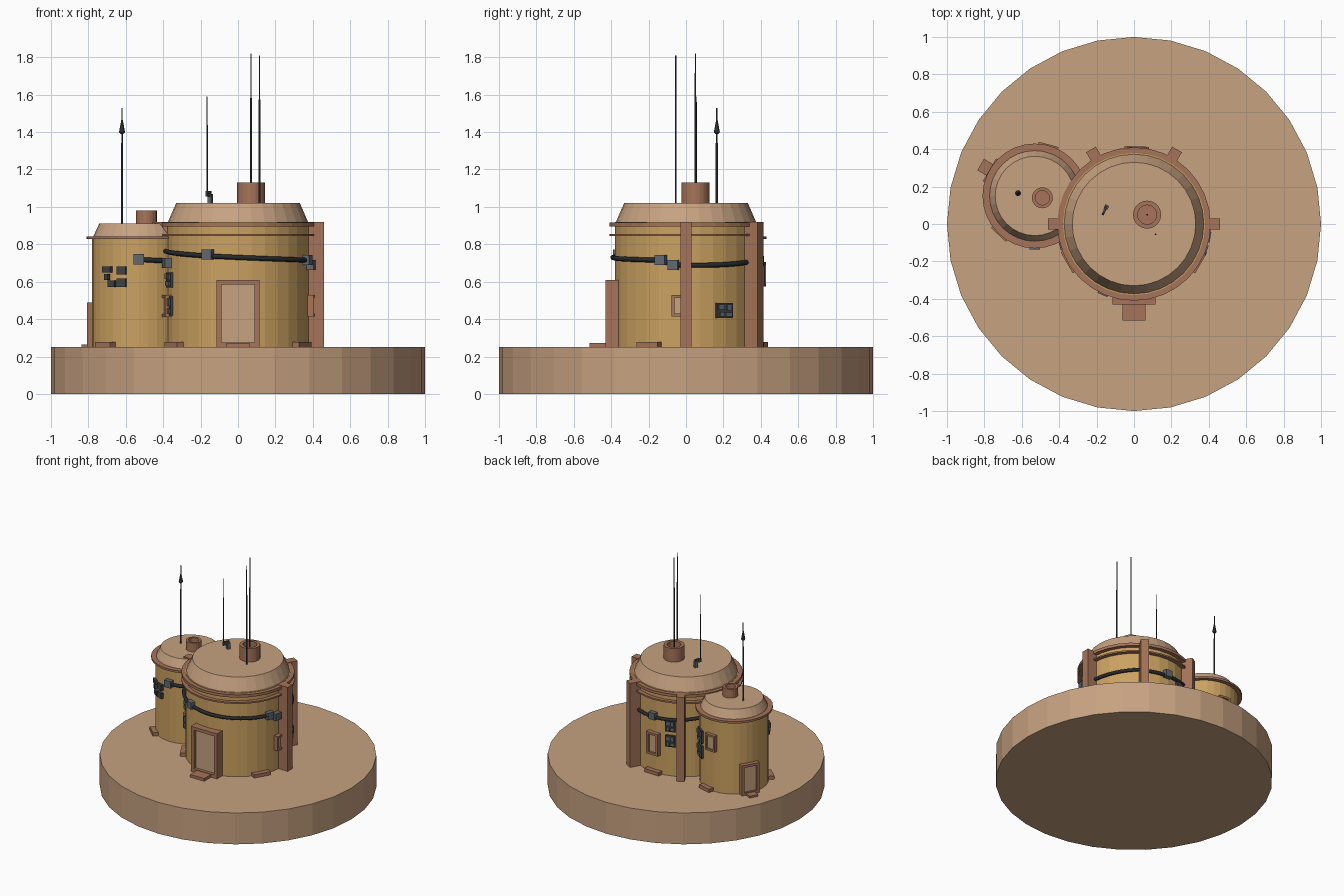
import bpy, bmesh
from math import cos, sin, pi, radians
from mathutils import Vector

if "Cube" in bpy.data.objects:
    bpy.data.objects.remove(bpy.data.objects["Cube"])


def material(name, r, g, b):
    m = bpy.data.materials.new(name)
    m.use_nodes = True
    m.diffuse_color = (r, g, b, 1)
    bsdf = next(n for n in m.node_tree.nodes if n.type == "BSDF_PRINCIPLED")
    bsdf.inputs["Base Color"].default_value = (r, g, b, 1)
    return m


SAND = material("sand", 0.57, 0.36, 0.22)
OCHRE = material("ochre_wall", 0.60, 0.36, 0.12)
RUST = material("rust_trim", 0.38, 0.175, 0.10)
STEEL = material("steel_grey", 0.12, 0.14, 0.16)
DARK = material("dark_metal", 0.05, 0.055, 0.06)
CABLE = material("cable_black", 0.02, 0.022, 0.025)

MAIN = (0, 0, 0.38)           # centre x, centre y, wall radius
SIDE = (-0.53, 0.15, 0.25)
GROUND = 0.25


def add_mesh(name, bm, mat):
    bmesh.ops.recalc_face_normals(bm, faces=bm.faces)
    me = bpy.data.meshes.new(name)
    bm.to_mesh(me)
    bm.free()
    me.materials.append(mat)
    ob = bpy.data.objects.new(name, me)
    bpy.context.collection.objects.link(ob)
    return ob


def lathe(name, profile, x, y, mat, sides=32, closed=False):
    """Turn (radius, z) points around a vertical axis; cap open ends."""
    bm = bmesh.new()
    rings = [[bm.verts.new((x + r * cos(2 * pi * i / sides), y + r * sin(2 * pi * i / sides), z))
              for i in range(sides)] for r, z in profile]
    pairs = list(zip(rings, rings[1:] + rings[:1]))
    for a, b in pairs if closed else pairs[:-1]:
        for i in range(sides):
            j = (i + 1) % sides
            bm.faces.new((a[i], a[j], b[j], b[i]))
    if not closed:
        bm.faces.new(rings[0])
        bm.faces.new(rings[-1])
    return add_mesh(name, bm, mat)


def wall_box(name, tower, angle, r0, r1, width, z0, z1, mat, shift=0):
    """Box facing outward from a tower, from radius r0 to r1."""
    a = radians(angle)
    out, side = Vector((cos(a), sin(a), 0)), Vector((-sin(a), cos(a), 0))
    origin = Vector((tower[0], tower[1], 0)) + side * shift
    bm = bmesh.new()
    bmesh.ops.create_cube(bm, size=1)
    for v in bm.verts:
        p = v.co + Vector((0.5, 0, 0.5))
        v.co = origin + out * (r0 + p.x * (r1 - r0)) + side * (p.y * width) \
            + Vector((0, 0, z0 + p.z * (z1 - z0)))
    return add_mesh(name, bm, mat)


def framed(name, tower, angle, width, z0, z1, bar, depth):
    """Rust frame of four bars around a recessed sand panel."""
    r = tower[2]
    inner = r - 0.03
    for s, tag in ((-1, "right"), (1, "left")):
        wall_box(f"{name}_{tag}_jamb", tower, angle, inner, r + depth, bar, z0, z1, RUST,
                 s * (width - bar) / 2)
    wall_box(f"{name}_lintel", tower, angle, inner, r + depth, width - 2 * bar, z1 - bar, z1, RUST)
    wall_box(f"{name}_sill", tower, angle, inner, r + depth, width - 2 * bar, z0, z0 + bar, RUST)
    wall_box(f"{name}_panel", tower, angle, inner, r + depth * 0.5, width - 2 * bar,
             z0 + bar, z1 - bar, SAND)


def machinery(name, tower, angle, z, w, h):
    """Wall plate carrying a few small raised blocks."""
    r = tower[2]
    wall_box(f"{name}_plate", tower, angle, r - 0.015, r + 0.012, w, z - h / 2, z + h / 2, DARK)
    for k, (dx, dz, sx, sz) in enumerate([(-.24, .24, .4, .34), (.24, .2, .3, .4),
                                          (-.2, -.24, .3, .3), (.22, -.26, .4, .28)]):
        wall_box(f"{name}_block_{k}", tower, angle, r, r + 0.022, w * sx,
                 z + h * (dz - sz / 2), z + h * (dz + sz / 2), STEEL, dx * w)


def cable(name, tower, a0, a1, z0, z1, sag):
    cu = bpy.data.curves.new(name, "CURVE")
    cu.dimensions = "3D"
    cu.bevel_depth = 0.013
    cu.bevel_resolution = 2
    cu.use_fill_caps = True
    sp = cu.splines.new("POLY")
    n = 24
    sp.points.add(n)
    for i, p in enumerate(sp.points):
        t = i / n
        a = radians(a0 + (a1 - a0) * t)
        r = tower[2] + 0.012
        p.co = (tower[0] + r * cos(a), tower[1] + r * sin(a),
                z0 + (z1 - z0) * t - sag * 4 * t * (1 - t), 1)
    cu.materials.append(CABLE)
    bpy.context.collection.objects.link(bpy.data.objects.new(name, cu))


def junction(name, tower, angle, z):
    wall_box(name, tower, angle, tower[2] - 0.01, tower[2] + 0.035, 0.056, z - 0.027, z + 0.027, STEEL)


def collar(name, tower, z, half):
    r = tower[2]
    lathe(name, [(r - 0.01, z - half), (r + 0.03, z - half), (r + 0.03, z + half), (r - 0.01, z + half)],
          tower[0], tower[1], RUST, closed=True)


def chimney(name, x, y, r, z0, z1):
    t = r * 0.68
    lathe(name, [(r, z0), (r, z1), (t, z1), (t, z0 + 0.01)], x, y, RUST, 20)


def antenna(name, x, y, z0, z1, r=0.005):
    mid = z0 + (z1 - z0) * 0.7
    lathe(name, [(r, z0), (r, mid), (r * 0.7, mid), (r * 0.6, z1)], x, y, DARK, 8)


# Ground disc
lathe("ground_disc", [(1, 0), (1, GROUND)], 0, 0, SAND)

# Tower walls, collars and roofs
lathe("main_wall", [(0.38, GROUND - 0.01), (0.38, 0.92)], 0, 0, OCHRE)
lathe("main_roof", [(0.375, 0.915), (0.37, 0.93), (0.33, 1.022)], 0, 0, SAND)
collar("main_upper_collar", MAIN, 0.906, 0.011)
collar("main_lower_collar", MAIN, 0.85, 0.006)
lathe("side_wall", [(0.25, GROUND - 0.01), (0.25, 0.84)], *SIDE[:2], OCHRE)
lathe("side_roof", [(0.245, 0.835), (0.24, 0.85), (0.212, 0.91)], *SIDE[:2], SAND)
collar("side_collar", SIDE, 0.835, 0.008)

# Buttress pillars
for a in (0, 60, 120, 180):
    wall_box(f"pillar_{a}", MAIN, a, 0.36, 0.46, 0.06, GROUND, 0.92, RUST)

# Doors with steps
framed("main_door", MAIN, -90, 0.23, GROUND, 0.61, 0.026, 0.05)
wall_box("main_step", MAIN, -90, 0.40, 0.515, 0.125, GROUND, 0.272, RUST)
framed("side_door", SIDE, 150, 0.14, GROUND, 0.49, 0.02, 0.03)
wall_box("side_step", SIDE, 150, 0.26, 0.335, 0.07, GROUND, 0.265, RUST)

# Windows
framed("main_east_window", MAIN, -4, 0.10, 0.415, 0.53, 0.016, 0.03)
framed("main_back_window", MAIN, 88, 0.105, 0.40, 0.575, 0.018, 0.03)
framed("main_west_window", MAIN, -167, 0.09, 0.41, 0.53, 0.016, 0.03)
framed("side_back_window", SIDE, 85, 0.09, 0.575, 0.705, 0.015, 0.025)

# Footing blocks
for tower, angles in ((MAIN, (-30, -150, 88)), (SIDE, (-133, 75))):
    for a in angles:
        wall_box(f"footing_{a}", tower, a, tower[2] - 0.02, tower[2] + 0.035,
                 0.13 if tower is MAIN else 0.11, GROUND, 0.277, RUST)

# Wall machinery
machinery("east_panel", MAIN, 32, 0.445, 0.10, 0.08)
machinery("back_upper_panel", MAIN, 108, 0.65, 0.075, 0.09)
machinery("back_lower_panel", MAIN, 108, 0.53, 0.075, 0.09)
machinery("west_upper_panel", MAIN, -162, 0.61, 0.08, 0.08)
machinery("west_lower_panel", MAIN, -162, 0.47, 0.08, 0.10)
machinery("side_upper_panel", SIDE, 52, 0.64, 0.09, 0.10)
machinery("side_lower_panel", SIDE, 52, 0.52, 0.09, 0.10)
for k, (a, z, w, h) in enumerate([(-131, .665, .06, .034), (-131, .625, .025, .03), (-124, .59, .04, .035),
                                  (-111, .66, .05, .045), (-111, .595, .05, .045)]):
    wall_box(f"side_front_block_{k}", SIDE, a, 0.235, 0.268, w, z - h / 2, z + h / 2, DARK)

# Cables and junction boxes
cable("main_front_cable", MAIN, -175, -20, 0.765, 0.715, 0.008)
cable("main_east_cable", MAIN, -10, 58, 0.69, 0.705, 0.008)
cable("main_back_cable", MAIN, 60, 140, 0.70, 0.72, 0.01)
cable("side_front_cable", SIDE, -90, -40, 0.72, 0.712, 0.003)
for k, (tower, a, z) in enumerate([(MAIN, -114, .745), (MAIN, -20, .715), (MAIN, -10, .69),
                                   (MAIN, 88, .71), (MAIN, -164, .70), (SIDE, -90, .72)]):
    junction(f"junction_box_{k}", tower, a, z)

# Chimneys
chimney("main_chimney", 0.07, 0.05, 0.075, 1.02, 1.13)
chimney("side_chimney", -0.49, 0.14, 0.056, 0.905, 0.98)

# Antennas
antenna("chimney_antenna", 0.07, 0.05, 1.03, 1.82)
antenna("roof_antenna", 0.115, -0.055, 1.02, 1.81)
antenna("bracket_antenna", -0.165, 0.055, 1.08, 1.59, 0.004)
wall_box("antenna_foot", (-0.148, 0.09, 0), 65, -0.012, 0.012, 0.022, 1.02, 1.07, STEEL)
wall_box("antenna_arm", (-0.165, 0.055, 0), 65, -0.008, 0.045, 0.012, 1.055, 1.085, DARK)
antenna("side_antenna", -0.62, 0.165, 0.90, 1.53, 0.006)
lathe("side_antenna_tip", [(0.008, 1.39), (0.016, 1.40), (0.004, 1.465)], -0.62, 0.165, DARK, 8)
